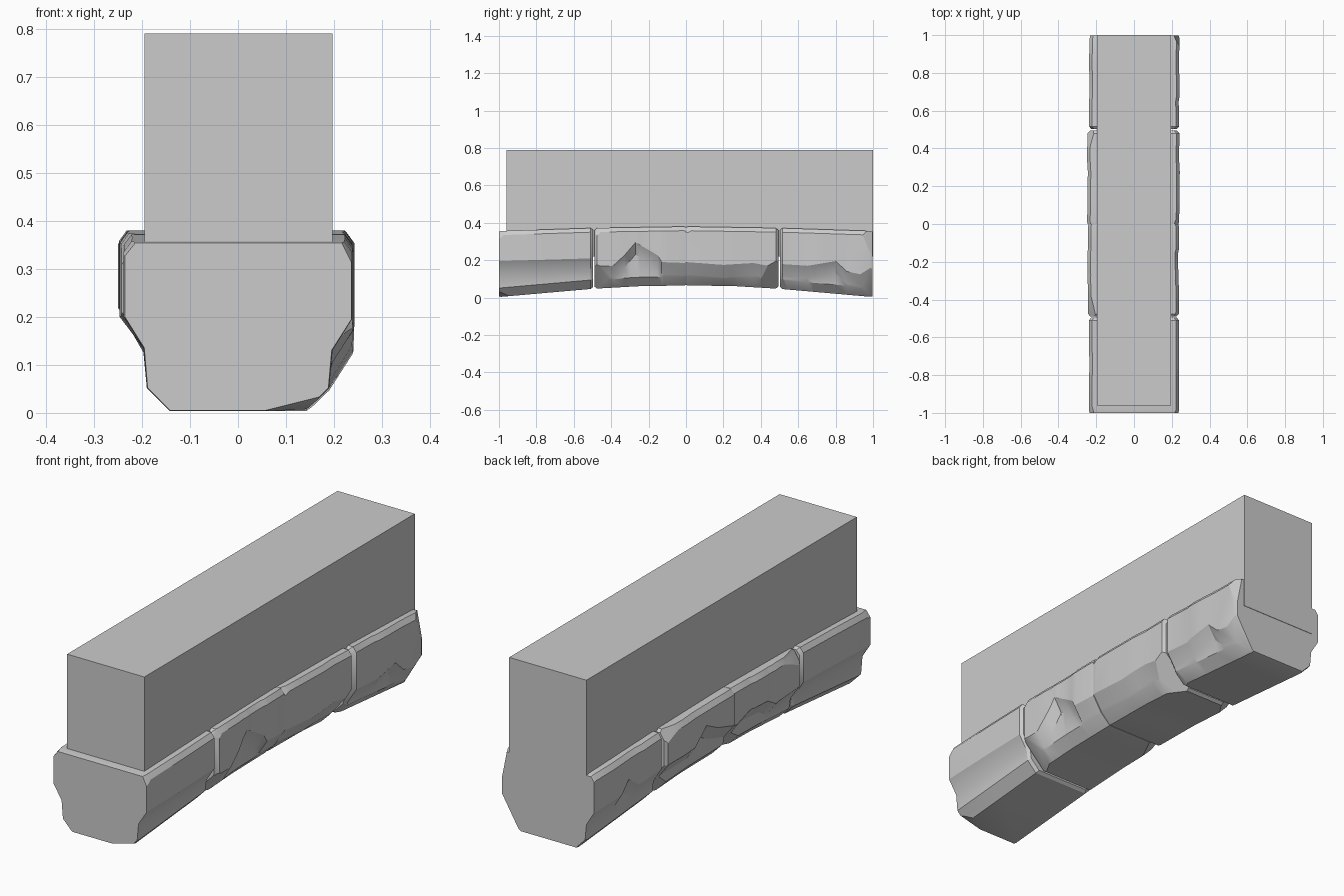
import bpy, bmesh, random
from mathutils import Vector

if "Cube" in bpy.data.objects:
    bpy.data.objects.remove(bpy.data.objects["Cube"])

random.seed(4)


def lerp_table(table, y):
    # Piecewise-linear lookup in [(y, value), ...]
    if y <= table[0][0]:
        return table[0][1]
    for (y0, v0), (y1, v1) in zip(table, table[1:]):
        if y <= y1:
            return v0 + (v1 - v0) * (y - y0) / (y1 - y0)
    return table[-1][1]


# Arched underside and top of the whole row of stones
BOTTOM = [(-1, 0.003), (-0.5, 0.047), (-0.25, 0.061), (0, 0.065),
          (0.25, 0.062), (0.5, 0.047), (1, 0.003)]
TOP = [(-1, 0.356), (-0.5, 0.372), (0, 0.38), (0.5, 0.372), (1, 0.356)]


def half_profile(w, ledge, zb, zt, side):
    # Top edge, overhanging band, sloped ledge, narrower foot
    pts = [(w - 0.016, zt), (w, zt - 0.022), (w, ledge),
           (0.197, ledge - 0.065), (0.19, zb + 0.048), (0.143, zb)]
    pts[4] = (0.19, min(zb + 0.048, ledge - 0.075))
    return [(side * x, z) for x, z in pts]


def stone(name, y0, y1, wl, wr, ledge_l, ledge_r, chips, inset=(0.012, 0.012)):
    # Loft the stone along y with rounded ends, then break its edges with planes
    bm = bmesh.new()
    ys = {y0, y0 + 0.014, y1 - 0.014, y1}
    ys |= {y for y, _ in ledge_l + ledge_r if y0 + 0.02 < y < y1 - 0.02}
    ys.add((y0 + y1) / 2)
    rings = []
    for y in sorted(ys):
        zb, zt = lerp_table(BOTTOM, y), lerp_table(TOP, y)
        j = random.uniform(-0.003, 0.003)
        right = half_profile(wr + j, lerp_table(ledge_r, y), zb, zt, 1)
        left = half_profile(wl - j, lerp_table(ledge_l, y), zb, zt, -1)
        d = inset[0] if y == y0 else inset[1] if y == y1 else 0
        cz = (zb + zt) / 2
        rings.append([bm.verts.new((x * (1 - d / 0.22), y,
                                    cz + (z - cz) * (1 - d / 0.17)))
                      for x, z in right + left[::-1]])
    n = len(rings[0])
    for a, b in zip(rings, rings[1:]):
        for i in range(n):
            k = (i + 1) % n
            bm.faces.new((a[i], a[k], b[k], b[i]))
    bm.faces.new(rings[0])
    bm.faces.new(rings[-1][::-1])
    for point, normal in chips:
        res = bmesh.ops.bisect_plane(
            bm, geom=bm.verts[:] + bm.edges[:] + bm.faces[:],
            plane_co=Vector(point), plane_no=Vector(normal).normalized(),
            clear_outer=True)
        cut = [e for e in res["geom_cut"] if isinstance(e, bmesh.types.BMEdge)]
        bmesh.ops.holes_fill(bm, edges=cut, sides=0)
    bmesh.ops.recalc_face_normals(bm, faces=bm.faces[:])
    mesh = bpy.data.meshes.new(name)
    bm.to_mesh(mesh)
    bm.free()
    ob = bpy.data.objects.new(name, mesh)
    bpy.context.collection.objects.link(ob)
    bpy.context.view_layer.objects.active = ob
    ob.select_set(True)
    bpy.ops.object.shade_smooth_by_angle(angle=0.5)
    ob.select_set(False)


# Plain beam core
bpy.ops.mesh.primitive_cube_add(size=1, location=(0.001, 0.02, 0.505))
core = bpy.context.object
core.name = "beam_core"
core.scale = (0.392, 1.96, 0.57)

# Trim stones, front to back: (point, outward normal) pairs are broken corners
stone("front_stone", -1, -0.496, 0.236, 0.24,
      [(-1, 0.2), (-0.5, 0.215)],
      [(-1, 0.195), (-0.5, 0.21)],
      [((0.178, -1, 0.03), (1, -0.5, -0.9)),
       ((0.228, -1, 0.33), (1, -0.45, 0.5)),
       ((-0.225, -1, 0.34), (-1, -0.3, 0.8)),
       ((0.1, -1, 0.016), (0.25, -0.35, -1))],
      (0.002, 0.01))

stone("middle_front_stone", -0.49, -0.001, 0.245, 0.236,
      [(-0.49, 0.21), (-0.3, 0.2), (-0.24, 0.235), (-0.12, 0.24), (0, 0.2)],
      [(-0.49, 0.17), (-0.39, 0.17), (-0.33, 0.225), (-0.27, 0.295),
       (-0.2, 0.255), (-0.15, 0.225), (-0.13, 0.19), (0, 0.185)],
      [((0.165, -0.42, 0.075), (1, -0.5, -1)),
       ((-0.165, -0.1, 0.09), (-1, 0.5, -1)),
       ((0.232, -0.47, 0.35), (1, -0.5, 0.5)),
       ((-0.237, -0.4, 0.35), (-1, -0.25, 0.6))],
      (0.012, 0.002))

stone("middle_back_stone", 0.001, 0.494, 0.247, 0.24,
      [(0, 0.215), (0.12, 0.25), (0.2, 0.29), (0.28, 0.22), (0.49, 0.215)],
      [(0, 0.19), (0.2, 0.175), (0.36, 0.185), (0.44, 0.17), (0.49, 0.185)],
      [((0.17, 0.4, 0.08), (1, 0.55, -1)),
       ((-0.17, 0.42, 0.08), (-1, 0.6, -0.9)),
       ((-0.235, 0.45, 0.35), (-1, 0.3, 0.6)),
       ((0.234, 0.02, 0.36), (1, -0.4, 0.7))],
      (0.002, 0.012))

stone("back_stone", 0.502, 0.998, 0.237, 0.239,
      [(0.5, 0.21), (0.68, 0.2), (0.75, 0.25), (0.8, 0.2), (1, 0.19)],
      [(0.5, 0.18), (0.65, 0.17), (0.8, 0.195), (0.86, 0.14), (1, 0.11)],
      [((0.19, 0.998, 0.08), (1, 0.35, -0.6)),
       ((0.23, 0.98, 0.3), (1, 0.5, 0.2)),
       ((-0.17, 0.99, 0.03), (-1, 0.4, -0.9)),
       ((0.16, 0.53, 0.065), (0.9, -0.5, -1))],
      (0.012, 0.004))
